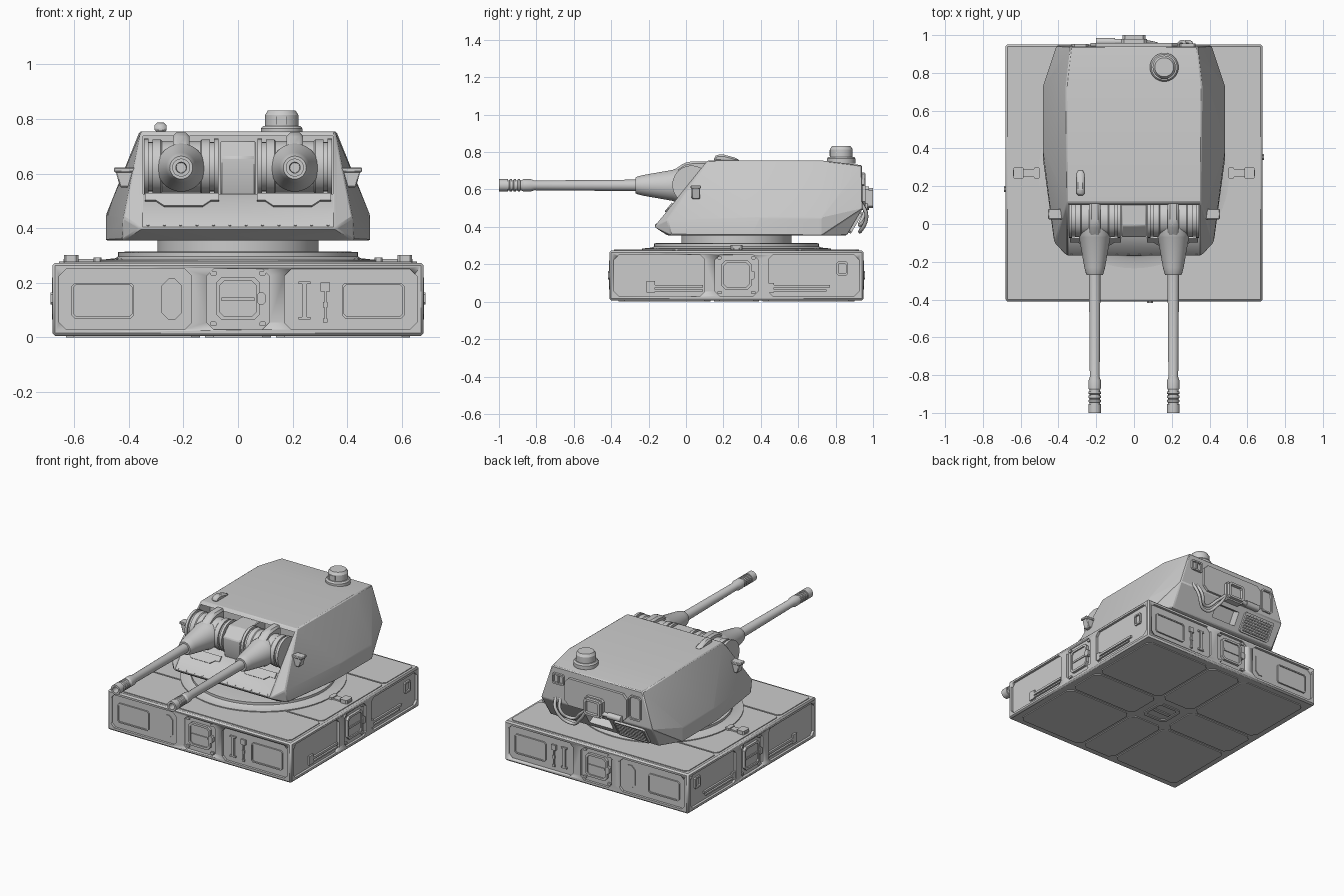
import bpy, bmesh, math
from mathutils import Matrix, Vector

cube = bpy.data.objects.get("Cube")
if cube:
    bpy.data.objects.remove(cube)

mat = bpy.data.materials.new("plain grey")
mat.use_nodes = True
GREY = (0.6, 0.6, 0.6, 1)
mat.diffuse_color = GREY
mat.node_tree.nodes["Principled BSDF"].inputs["Base Color"].default_value = GREY


def plane(u, v, o=(0, 0, 0)):
    u, v = Vector(u).normalized(), Vector(v).normalized()
    m = Matrix((u, v, u.cross(v))).transposed().to_4x4()
    m.translation = o
    return m


X, Y, Z = Vector((1, 0, 0)), Vector((0, 1, 0)), Vector((0, 0, 1))
FRONT, RIGHT, BACK, LEFT, TOP = plane(X, Z), plane(Y, Z), plane(-X, Z), plane(-Y, Z), plane(X, Y)
CENTRE = (0, 0.27, 0)


def octo(u0, u1, v0, v1, c=0):
    if not c:
        return [(u0, v0), (u1, v0), (u1, v1), (u0, v1)]
    return [(u0 + c, v0), (u1 - c, v0), (u1, v0 + c), (u1, v1 - c),
            (u1 - c, v1), (u0 + c, v1), (u0, v1 - c), (u0, v0 + c)]


def part(name, bm, loc=(0, 0, 0), mirror=None, bevel=0, smooth=30):
    bmesh.ops.recalc_face_normals(bm, faces=bm.faces)
    me = bpy.data.meshes.new(name)
    bm.to_mesh(me)
    bm.free()
    me.materials.append(mat)
    me.polygons.foreach_set("use_smooth", [True] * len(me.polygons))
    me.set_sharp_from_angle(angle=math.radians(smooth))
    ob = bpy.data.objects.new(name, me)
    ob.location = loc
    bpy.context.collection.objects.link(ob)
    if mirror:
        ob.modifiers.new("mirror", "MIRROR").use_axis = [a in mirror for a in "xyz"]
    if bevel:
        b = ob.modifiers.new("bevel", "BEVEL")
        b.width, b.segments, b.limit_method, b.angle_limit = bevel, 1, "ANGLE", 0.35
    return ob


def cut(ob, cutter):
    m = ob.modifiers.new("cut", "BOOLEAN")
    m.operation, m.solver, m.object = "DIFFERENCE", "EXACT", cutter
    cutter.hide_render = True
    cutter.display_type = "WIRE"


def add_prism(bm, pts, d0, d1, m):
    a, b = [[bm.verts.new(m @ Vector((u, v, d))) for u, v in pts] for d in (d0, d1)]
    bm.faces.new(a[::-1])
    bm.faces.new(b)
    for i in range(len(a)):
        j = (i + 1) % len(a)
        bm.faces.new((a[i], a[j], b[j], b[i]))


def add_frame(bm, box, c, w, d0, d1, m):
    u0, u1, v0, v1 = box
    outer, inner = octo(*box, c), octo(u0 + w, u1 - w, v0 + w, v1 - w, c * 0.7)
    loops = [[bm.verts.new(m @ Vector((u, v, d))) for u, v in pts]
             for pts, d in ((outer, d0), (outer, d1), (inner, d1), (inner, d0))]
    n = len(outer)
    for k in range(4):
        a, b = loops[k], loops[(k + 1) % 4]
        for i in range(n):
            j = (i + 1) % n
            bm.faces.new((a[i], a[j], b[j], b[i]))


def prism(name, pts, d0, d1, m, **kw):
    bm = bmesh.new()
    add_prism(bm, pts, d0, d1, m)
    return part(name, bm, **kw)


def lathe(name, profile, m, seg=40, **kw):
    bm = bmesh.new()
    vs = [bm.verts.new(m @ Vector((r, 0, h))) for r, h in profile]
    es = [bm.edges.new(p) for p in zip(vs, vs[1:])]
    bmesh.ops.spin(bm, geom=vs + es, cent=m.translation, axis=m.to_3x3() @ Z,
                   angle=math.tau, steps=seg, use_duplicate=False)
    bmesh.ops.remove_doubles(bm, verts=bm.verts, dist=1e-4)
    return part(name, bm, **kw)


# Base block with recessed side bays
SIDES = (FRONT, RIGHT, BACK, LEFT)
base = prism("base", octo(-.68, .68, -.68, .68), .006, .273, TOP, loc=CENTRE, bevel=.01)
bays = bmesh.new()
for s in SIDES:
    for box in ((-.655, -.17), (-.115, .115), (.17, .655)):
        add_prism(bays, octo(*box, .03, .25, .025), .664, .72, s)
cut(base, part("bay_cutter", bays, loc=CENTRE))

# Hatches in the middle of each side
hatch = bmesh.new()
for s in SIDES:
    add_prism(hatch, octo(-.08, .08, .065, .22, .02), .66, .672, s)
    add_frame(hatch, (-.08, .08, .065, .22), .02, .014, .66, .681, s)
    add_prism(hatch, octo(-.06, .06, .134, .146), .66, .678, s)
    add_prism(hatch, octo(.07, .1, .12, .165, .008), .66, .687, s)
    for v in (.05, .235):
        for u in (-.09, .09):
            add_prism(hatch, octo(u - .012, u + .012, v - .008, v + .008, .004), .66, .675, s)
part("side_hatches", hatch, loc=CENTRE)

# Fittings in the front and back bays
fit = bmesh.new()
for u in (-.61, .38):
    add_prism(fit, octo(u, u + .23, .07, .2, .012), .66, .668, FRONT)
    add_frame(fit, (u, u + .23, .07, .2), .012, .008, .66, .674, FRONT)
add_prism(fit, octo(-.28, -.205, .065, .215, .025), .66, .67, FRONT)
for box in ((.235, .252, .07, .2), (.222, .265, .065, .075), (.222, .265, .195, .205),
            (.303, .337, .168, .202), (.316, .324, .055, .17), (.312, .328, .11, .13),
            (.312, .328, .055, .07)):
    add_prism(fit, octo(*box), .66, .675, FRONT)
part("front_and_back_fittings", fit, loc=CENTRE, mirror="y")

# Rails in the left and right bays
rail = bmesh.new()
for box in ((-.48, -.18, .075, .09), (-.48, -.18, .055, .065), (-.48, -.435, .05, .11),
            (.17, .5, .075, .09), (.17, .48, .055, .065), (.17, .2, .05, .1)):
    add_prism(rail, octo(*box), .66, .676, RIGHT)
add_frame(rail, (.535, .595, .14, .215), .008, .01, .66, .675, RIGHT)
part("side_rails", rail, loc=CENTRE, mirror="x")

# Deck plates, belly plates and belly hatch
deck = bmesh.new()
for v0, v1 in ((-.655, -.325), (-.315, .335), (.345, .655)):
    add_prism(deck, octo(-.655, .655, v0, v1, .02), .27, .278, TOP)
part("deck_plates", deck, loc=CENTRE)
belly = bmesh.new()
for u0, u1 in ((-.63, -.14), (-.12, .12), (.14, .63)):
    for v0, v1 in ((-.63, -.14), (-.12, .12), (.14, .63)):
        if u0 == v0 == -.12:
            add_frame(belly, (-.09, .09, -.09, .09), .025, .02, 0, .01, TOP)
            add_prism(belly, octo(-.06, .06, -.012, .012), 0, .01, TOP)
        else:
            add_prism(belly, octo(u0, u1, v0, v1, .03), 0, .01, TOP)
part("belly_plates", belly, loc=CENTRE)

# Turntable ring and deck clamps
lathe("turntable", [(0, .27), (.505, .27), (.505, .284), (.45, .29), (.44, .296), (.44, .312),
                    (.4, .315), (.295, .315), (.295, .365), (0, .365)], TOP, 64, loc=CENTRE)
clamp = bmesh.new()
add_prism(clamp, octo(.5, .64, -.022, .022, .008), .27, .287, TOP)
add_prism(clamp, octo(.585, .638, -.032, .032, .008), .27, .302, TOP)
add_prism(clamp, octo(.5, .53, -.03, .03, .006), .27, .293, TOP)
part("deck_clamps", clamp, loc=CENTRE, mirror="x")

# Turret shell: faceted hull with gun opening and rear pocket
hull = bmesh.new()
for x, y, z in ((.355, .115, .755), (.36, .725, .755), (.335, .94, .73),
                (.355, -.17, .4), (.42, -.1, .44), (.483, .4, .45), (.483, .725, .45), (.41, .945, .5),
                (.355, -.1, .355), (.425, -.08, .355), (.483, .35, .355), (.483, .725, .355),
                (.4, .86, .355)):
    for s in (-1, 1):
        hull.verts.new((s * x, y, z))
bmesh.ops.convex_hull(hull, input=hull.verts)
bmesh.ops.dissolve_limit(hull, angle_limit=.03, verts=hull.verts, edges=hull.edges)
shell = part("turret_shell", hull, bevel=.006, smooth=15)
SLOPE = plane(X, (0, .285, .355), (0, -.17, .4))
REAR = plane(-X, Z, (0, .943, 0))
REAR_LOW = plane(-X, (0, .085, .145), (0, .945, .5))
opening = bmesh.new()
add_prism(opening, octo(-.4, .2, .525, .737), -.348, .348, RIGHT)
add_prism(opening, octo(-.1, .08, -.13, -.04), -.06, .05, REAR_LOW)
cut(shell, part("opening_cutter", opening))

# Front apron plates with bolts
apron = bmesh.new()
for s in (-1, 1):
    add_prism(apron, [(s * .34, .16), (s * .34, .125), (s * .3, .125), (s * .27, .1),
                      (s * .13, .1), (s * .1, .125), (s * .07, .125), (s * .07, .16)], -.01, .008, SLOPE)
for i in range(12):
    u = -.33 + i * .06
    add_prism(apron, octo(u - .005, u + .005, .01, .02, .003), -.01, .004, SLOPE)
part("front_apron", apron)

# Gun cradle block between the drums
prism("cradle_block", [(.2, .52), (-.05, .52), (-.07, .59), (-.07, .66), (-.01, .72), (.2, .72)],
      -.065, .065, RIGHT, bevel=.006)

# Twin guns: drum, fin, mantlet, barrel and muzzle
for side, x in (("right", -.208), ("left", .208)):
    drum = [(0, -.137), (.103, -.137), (.103, -.12), (.09, -.12), (.09, -.105), (.1, -.105),
            (.1, -.075), (.095, -.07)]
    lathe(side + "_drum", drum + [(r, -h) for r, h in drum[::-1]], plane(Y, Z, (x, .03, .625)))
    prism(side + "_mantlet_fin", [(.12, .62), (-.1, .62), (-.085, .69), (-.01, .742), (.03, .75), (.12, .75)],
          x - .03, x + .03, RIGHT, bevel=.012)
    lathe(side + "_mantlet", [(0, 0), (.088, 0), (.088, .09), (.083, .1), (.055, .26), (.047, .29),
                              (.042, .3), (.032, .3), (0, .3)], plane(X, Z, (x, .03, .622)))
    muzzle = [(.033, .86), (.033, .9)]
    for i in range(4):
        h = .91 + i * .022
        muzzle += [(.027, h), (.027, h + .006), (.033, h + .007), (.033, h + .018)]
    lathe(side + "_barrel", [(0, .25), (.031, .25), (.026, .84)] + muzzle +
          [(.033, 1.03), (.02, 1.03), (.018, .98), (0, .98)], plane(X, Z, (x, .03, .622)), 28)

# Roof cupola and sight
lathe("cupola", [(0, .74), (.076, .74), (.076, .765), (.068, .775), (.061, .775), (.061, .815),
                 (.05, .832), (0, .832)], plane(X, Y, (.16, .83, 0)))
prism("cupola_window", octo(-.02, .02, .78, .81), .05, .063, plane(X, Z, (.16, .83, 0)))
prism("roof_sight", [(.15, .75), (.29, .75), (.27, .768), (.2, .787), (.17, .787), (.15, .775)],
      -.305, -.262, RIGHT, bevel=.01)

# Cheek lamps
lamp = bmesh.new()
add_prism(lamp, [(.37, .55), (.432, .55), (.45, .615), (.37, .615)], -.075, -.03, FRONT)
add_prism(lamp, [(.37, .605), (.455, .605), (.455, .622), (.37, .622)], -.08, -.025, FRONT)
part("cheek_lamps", lamp, mirror="x", bevel=.004)

# Rear plate, windows, control box and vent
rear = bmesh.new()
add_prism(rear, octo(-.23, .23, .505, .685, .03), -.02, .016, REAR)
add_frame(rear, (-.325, -.24, .62, .69), .008, .01, -.02, .012, REAR)
add_prism(rear, octo(-.286, -.279, .625, .685), -.02, .01, REAR)
add_frame(rear, (.24, .33, .53, .69), .015, .01, -.02, .01, REAR)
add_prism(rear, octo(-.068, .068, .49, .615, .015), -.02, .036, REAR)
add_frame(rear, (-.06, .06, .5, .607), .012, .014, .02, .057, REAR)
part("rear_plate", rear)
vent = bmesh.new()
add_frame(vent, (.12, .35, -.15, -.02), .01, .012, -.03, .014, REAR_LOW)
for i in range(7):
    v = -.135 + i * .016
    add_prism(vent, octo(.13, .34, v, v + .008), -.03, .01, REAR_LOW)
part("rear_vent", vent)
lathe("rear_pipe", [(0, .06), (.014, .06), (.014, .1), (.02, .1), (.02, .2), (0, .2)],
      plane(Y, -Z, (0, .965, .52)), 20)

# Hanging hoses on the rear
for i, name in enumerate(("outer_hose", "inner_hose")):
    k = i * .035
    cu = bpy.data.curves.new(name, "CURVE")
    cu.dimensions, cu.bevel_depth, cu.bevel_resolution = "3D", .01, 3
    sp = cu.splines.new("BEZIER")
    path = [(.31 - k, .93, .54), (.29 - k, .965, .46), (.2, .93, .375 + k), (.11, .955, .44 + k), (.06, .965, .52)]
    sp.bezier_points.add(len(path) - 1)
    for bp, co in zip(sp.bezier_points, path):
        bp.co = co
        bp.handle_left_type = bp.handle_right_type = "AUTO"
    cu.materials.append(mat)
    bpy.context.collection.objects.link(bpy.data.objects.new(name, cu))
